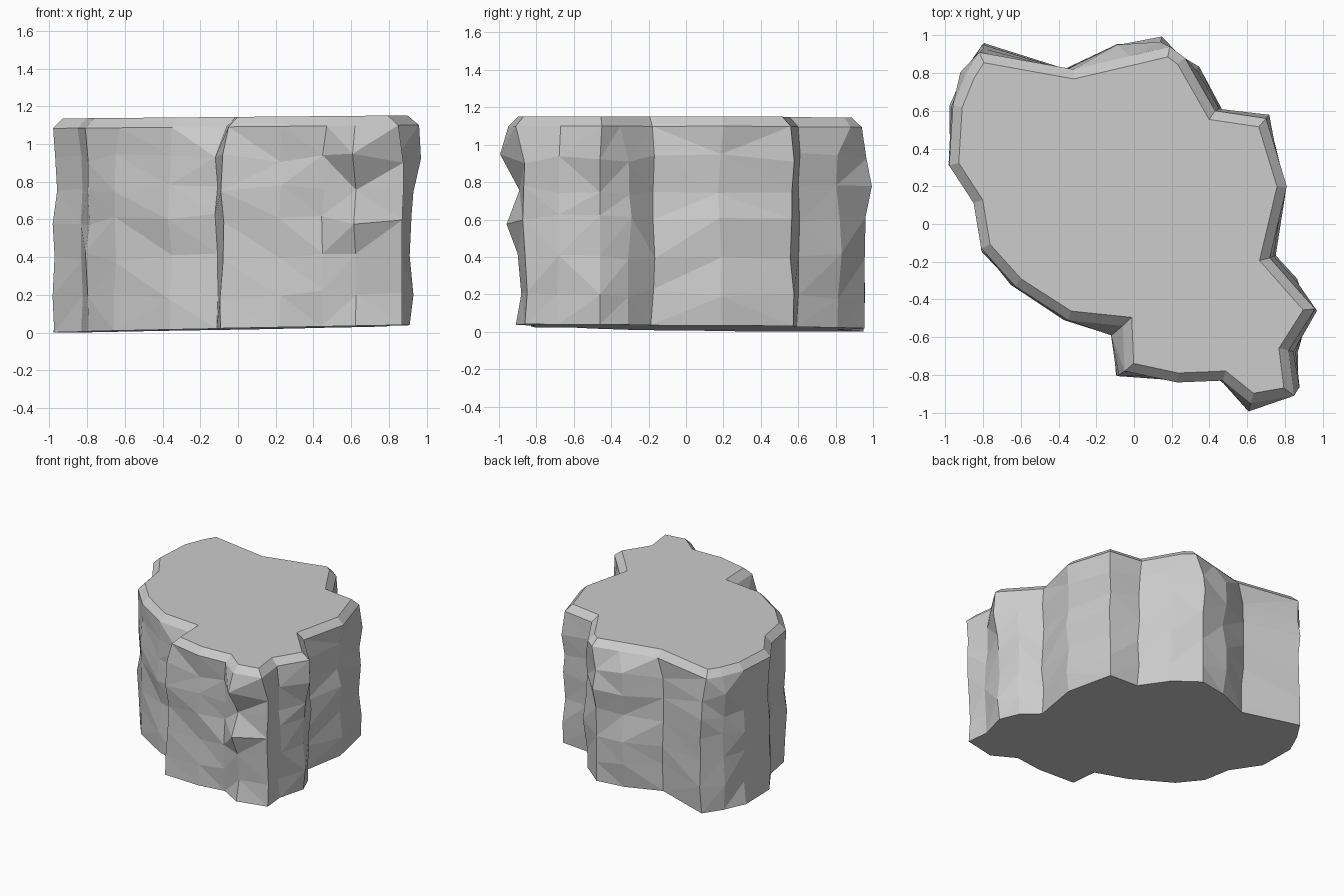
import bpy, bmesh, random
from mathutils import Vector

if "Cube" in bpy.data.objects:
    bpy.data.objects.remove(bpy.data.objects["Cube"])

random.seed(7)

# Plan outline, clockwise from back left: rim x, y, then wall x, y
PLAN = [
    (-.82, .91, -.80, .95), (-.32, .82, -.36, .82), (-.02, .89, -.09, .94),
    (.19, .94, .14, .965), (.27, .88, .33, .82), (.43, .60, .46, .60),
    (.70, .56, .71, .57), (.81, .20, .79, .18), (.72, -.18, .73, -.18),
    (.87, -.35, .865, -.30), (.96, -.45, .91, -.46), (.82, -.67, .85, -.68),
    (.85, -.91, .87, -.86), (.62, -.95, .62, -.92), (.47, -.83, .45, -.81),
    (.23, -.84, .22, -.82), (-.05, -.78, -.09, -.80), (-.06, -.54, -.11, -.58),
    (-.35, -.51, -.36, -.50), (-.63, -.33, -.65, -.31), (-.81, -.13, -.80, -.14),
    (-.85, .11, -.84, .10), (-.98, .31, -.975, .32), (-.96, .63, -.965, .62),
    (-.89, .80, -.90, .80),
]
LEVELS = [0, .20, .40, .60, .76, .93]
# Measured bulges of the protruding corners, one value per level
BULGE = {3: (-.01, -.01, -.01, -.005, .03, 0), 10: (0, .02, 0, .01, .02, .06),
         13: (-.01, -.04, -.02, .04, -.03, .075)}


def outward(points):
    """Mitred outward directions of a clockwise loop."""
    result = []
    for i, p in enumerate(points):
        a = (p - points[i - 1]).normalized()
        b = (points[(i + 1) % len(points)] - p).normalized()
        na, nb = Vector((-a.y, a.x)), Vector((-b.y, b.x))
        n = (na + nb).normalized()
        result.append(n / max(.55, n.dot(na)))
    return result


def base_z(p):
    return .02 + .018 * p.x - .005 * p.y


def top_z(p):
    return 1.143 + .009 * p.x


rim = [Vector(p[:2]) for p in PLAN]
wall = [Vector(p[2:]) for p in PLAN]
rim_out, wall_out = outward(rim), outward(wall)
bm = bmesh.new()
rings = []

# Rough rock wall, level by level
for k, z in enumerate(LEVELS):
    ring = []
    for i, p in enumerate(wall):
        if i in BULGE:
            q = p + wall_out[i].normalized() * BULGE[i][k]
        else:
            q = p + wall_out[i].normalized() * random.uniform(-.014, .014)
            q += Vector((random.uniform(-.01, .01), random.uniform(-.01, .01)))
        h = base_z(q) if k == 0 else z + random.uniform(-.03, .03)
        ring.append(bm.verts.new((q.x, q.y, h)))
    rings.append(ring)

# Rim and bevelled top edge
rings.append([bm.verts.new((p.x, p.y, top_z(p) - .052)) for p in rim])
inner = [p - n * .05 for p, n in zip(rim, rim_out)]
rings.append([bm.verts.new((p.x, p.y, top_z(p))) for p in inner])

# Skin between the rings, with wall facets split into triangles
count = len(PLAN)
facets = []
for k in range(len(rings) - 1):
    for i in range(count):
        j = (i + 1) % count
        f = bm.faces.new((rings[k][i], rings[k][j], rings[k + 1][j], rings[k + 1][i]))
        if k < len(rings) - 2:
            facets.append(f)
bmesh.ops.triangulate(bm, faces=facets, quad_method='SHORT_EDGE')
bm.faces.new(rings[-1])
bm.faces.new(rings[0])
bmesh.ops.recalc_face_normals(bm, faces=bm.faces[:])

# Rest the rock on the ground
low = min(v.co.z for v in bm.verts)
for v in bm.verts:
    v.co.z -= low

mesh = bpy.data.meshes.new("rock_plateau")
bm.to_mesh(mesh)
bm.free()
rock = bpy.data.objects.new("rock_plateau", mesh)
bpy.context.collection.objects.link(rock)

# Single stone colour
stone = bpy.data.materials.new("grey_stone")
stone.diffuse_color = (.6, .6, .6, 1)
stone.use_nodes = True
stone.node_tree.nodes["Principled BSDF"].inputs["Base Color"].default_value = stone.diffuse_color
mesh.materials.append(stone)
